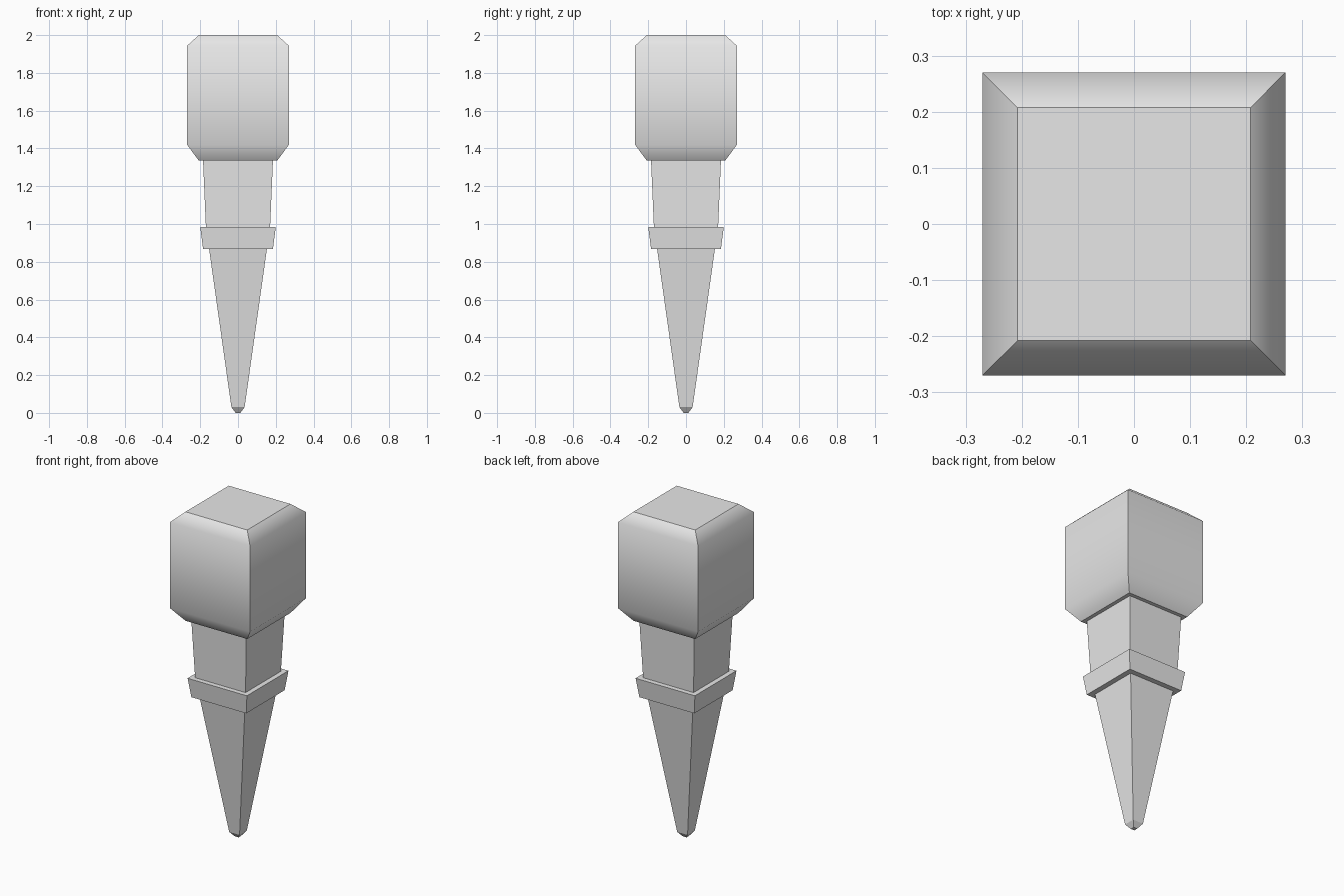
import bpy
import bmesh

cube = bpy.data.objects.get("Cube")
if cube:
    bpy.data.objects.remove(cube, do_unlink=True)

grey = bpy.data.materials.new("plain_grey")
grey.use_nodes = True
colour = (0.8, 0.8, 0.8, 1)
grey.diffuse_color = colour
grey.node_tree.nodes["Principled BSDF"].inputs["Base Color"].default_value = colour


def square_loft(name, profile, soft_levels=()):
    """Stack square rings (half width, z); only rings in soft_levels shade smooth."""
    bm = bmesh.new()
    rings = [[bm.verts.new((sx * h, sy * h, z))
              for sx, sy in ((-1, -1), (1, -1), (1, 1), (-1, 1))]
             for h, z in profile]
    for low, high in zip(rings, rings[1:]):
        for i in range(4):
            j = (i + 1) % 4
            bm.faces.new((low[i], low[j], high[j], high[i]))
    bm.faces.new(rings[0][::-1])
    bm.faces.new(rings[-1])
    soft = {v for level in soft_levels for v in rings[level]}
    for face in bm.faces:
        face.smooth = True
    for edge in bm.edges:
        a, b = edge.verts
        edge.smooth = a in soft and b in soft and abs(a.co.z - b.co.z) < 1e-5
    mesh = bpy.data.meshes.new(name)
    bm.to_mesh(mesh)
    bm.free()
    mesh.materials.append(grey)
    obj = bpy.data.objects.new(name, mesh)
    bpy.context.collection.objects.link(obj)
    return obj


# Chamfered block at the top
square_loft("head_block", [(0.208, 1.336), (0.27, 1.42), (0.27, 1.943), (0.208, 2.0)],
            soft_levels=(1, 2))
# Slightly flared neck under the block
square_loft("neck", [(0.17, 0.985), (0.185, 1.336)])
# Projecting collar
square_loft("collar", [(0.185, 0.868), (0.2, 0.985)])
# Tapered leg with its small blunt foot
square_loft("tapered_leg", [(0.035, 0.03), (0.153, 0.868)])
square_loft("foot_tip", [(0.012, 0), (0.035, 0.03)])
